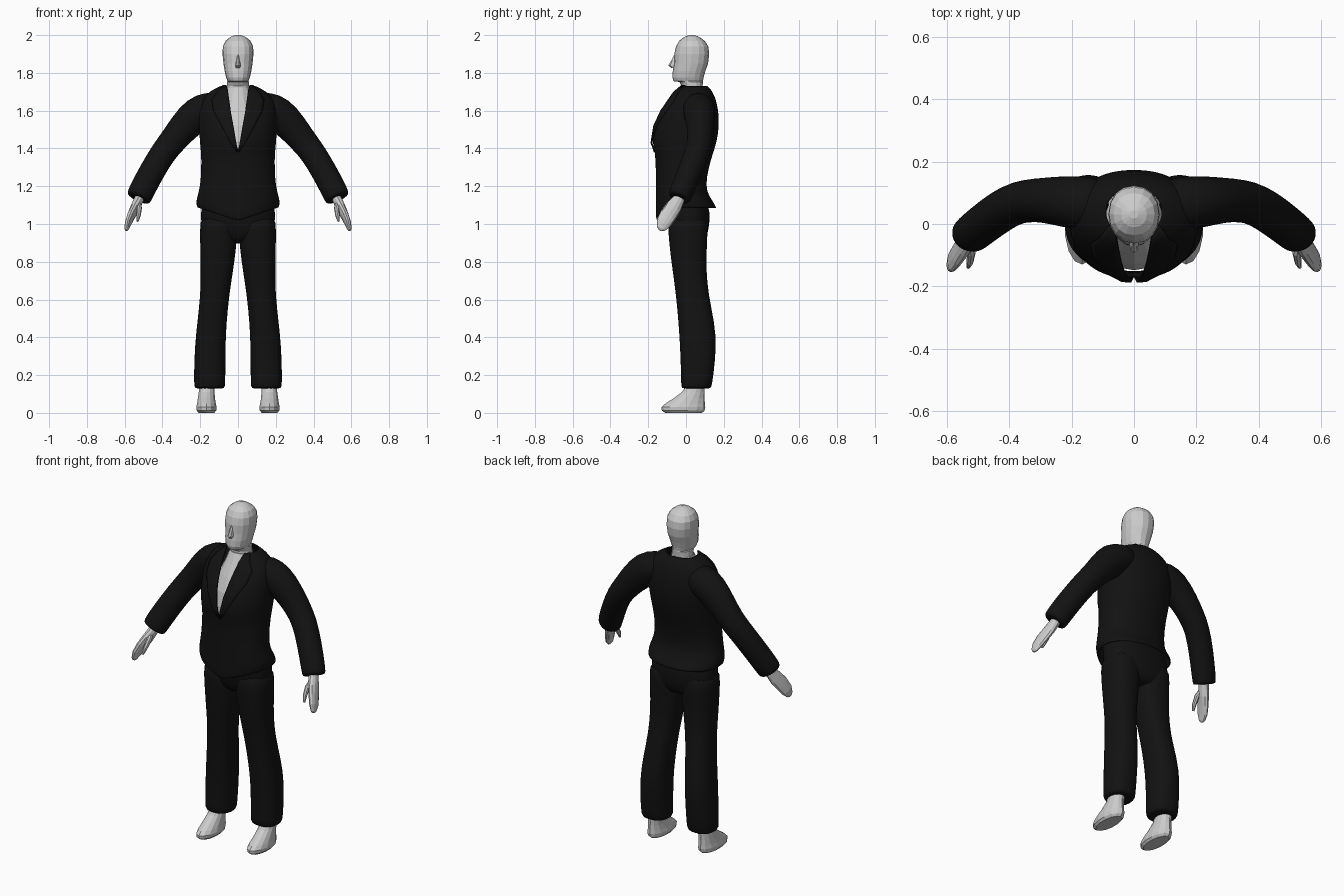
import bpy, bmesh, math
from mathutils import Vector

cloth = bpy.data.materials.new("black_cloth")
cloth.diffuse_color = (0.006, 0.006, 0.006, 1)


def spow(v, p):
    return math.copysign(abs(v) ** p, v)


def skin_rings(name, rings, closed=True, caps=True, mirror=False, black=False,
               subdiv=0, thick=0.0):
    """Bridge rings of points into one object."""
    bm = bmesh.new()
    rows = [[bm.verts.new(p) for p in r] for r in rings]
    n = len(rows[0])
    for a, b in zip(rows, rows[1:]):
        for j in range(n if closed else n - 1):
            k = (j + 1) % n
            bm.faces.new((a[j], a[k], b[k], b[j]))
    if caps:
        bm.faces.new(rows[0][::-1])
        bm.faces.new(rows[-1])
    bmesh.ops.remove_doubles(bm, verts=bm.verts, dist=1e-4)
    for f in bm.faces:
        f.smooth = black
    me = bpy.data.meshes.new(name)
    bm.to_mesh(me)
    bm.free()
    ob = bpy.data.objects.new(name, me)
    bpy.context.collection.objects.link(ob)
    if mirror:
        ob.modifiers.new("mirror", 'MIRROR').use_mirror_merge = False
    if thick:
        m = ob.modifiers.new("thickness", 'SOLIDIFY')
        m.thickness, m.offset = thick, -1
    if subdiv:
        m = ob.modifiers.new("smooth", 'SUBSURF')
        m.levels = m.render_levels = subdiv
    if black:
        me.materials.append(cloth)
    return ob


def flat_ring(z, cx, rx, yf, yb, n=16, p=1.0, start=0.0, end=None, dip=0.0):
    """Horizontal oval, counted from the front; may cover only part of the turn."""
    full = end is None and start == 0
    end = 2 * math.pi - start if end is None else end
    cy, ry = (yf + yb) / 2, (yb - yf) / 2
    pts = []
    for j in range(n if full else n + 1):
        t = start + (end - start) * j / n
        s, c = spow(math.sin(t), p), spow(math.cos(t), p)
        pts.append((cx + rx * s, cy - ry * c, z - (dip * (1 - abs(s)) if c > 0 else 0)))
    return pts


def stack(name, rows, n=16, p=1.0, **kw):
    return skin_rings(name, [flat_ring(*r, n=n, p=p) for r in rows], **kw)


def tube(name, rows, up, n=12, **kw):
    """Rings (x, y, z, ra, rb) square to the path; ra lies along up."""
    cs = [Vector(r[:3]) for r in rows]
    rings = []
    for i, r in enumerate(rows):
        t = (cs[min(i + 1, len(cs) - 1)] - cs[max(i - 1, 0)]).normalized()
        a = Vector(up)
        a = (a - t * a.dot(t)).normalized()
        b = t.cross(a)
        rings.append([cs[i] + a * r[3] * math.cos(2 * math.pi * j / n)
                      + b * r[4] * math.sin(2 * math.pi * j / n) for j in range(n)])
    return skin_rings(name, rings, **kw)


# head and neck
stack("head", [
    (1.66, 0, .062, -.03, .09), (1.73, 0, .058, -.022, .088), (1.752, 0, .058, -.035, .09),
    (1.756, 0, .055, -.066, .09), (1.775, 0, .063, -.072, .093), (1.81, 0, .071, -.070, .103),
    (1.85, 0, .077, -.064, .117), (1.90, 0, .082, -.062, .123), (1.94, 0, .080, -.053, .118),
    (1.97, 0, .066, -.036, .099), (1.99, 0, .041, -.010, .070), (2.0, 0, .014, .018, .044)],
    p=.92)
stack("nose", [(1.825, 0, .013, -.078, -.03), (1.84, 0, .015, -.094, -.03),
               (1.865, 0, .010, -.078, -.03), (1.895, 0, .006, -.063, -.03)], n=8)

# bare chest behind the lapels
stack("chest", [(1.34, 0, .15, -.145, .09), (1.44, 0, .15, -.148, .10),
                (1.52, 0, .13, -.130, .11), (1.60, 0, .105, -.095, .11),
                (1.66, 0, .08, -.062, .10), (1.72, 0, .062, -.03, .09)])

# jacket body: z, half width, front y, back y, half gap, hem dip, lapel width
P = .92
coat = [(1.085, .216, -.158, .163, 0, .07, 0), (1.115, .223, -.160, .145, 0, .06, 0),
        (1.15, .215, -.160, .122, 0, .03, 0), (1.20, .200, -.160, .103, 0, 0, 0),
        (1.30, .194, -.160, .120, 0, 0, 0), (1.38, .196, -.164, .145, 0, 0, .006),
        (1.43, .202, -.182, .162, .009, 0, .03), (1.52, .208, -.168, .177, .024, 0, .062),
        (1.60, .208, -.132, .172, .038, 0, .09), (1.66, .192, -.092, .158, .046, 0, .09),
        (1.70, .155, -.066, .142, .052, 0, .055), (1.735, .088, -.036, .112, .058, 0, .02)]


def front_angle(x, rx):
    return math.asin(min(1, x / rx) ** (1 / P))


skin_rings("jacket_body",
           [flat_ring(z, 0, rx, yf, yb, n=40, p=P, start=front_angle(g, rx),
                      end=2 * math.pi - front_angle(g, rx), dip=d)
            for z, rx, yf, yb, g, d, w in coat],
           closed=False, caps=False, black=True, subdiv=1, thick=.008)

# lapels and collar
skin_rings("lapel",
           [flat_ring(z, 0, rx + .005, yf - .006, yb, n=5, p=P, start=front_angle(g, rx) + 1e-4,
                      end=front_angle(g + w, rx))
            for z, rx, yf, yb, g, d, w in coat[5:]],
           closed=False, caps=False, mirror=True, black=True, thick=.008)

# sleeves
tube("sleeve", [(.08, .055, 1.62, .075, .08), (.15, .065, 1.615, .09, .09),
                (.215, .072, 1.585, .098, .085), (.29, .077, 1.51, .083, .073),
                (.345, .075, 1.44, .074, .070), (.395, .062, 1.38, .070, .068),
                (.455, .022, 1.28, .070, .067), (.505, -.018, 1.185, .070, .064),
                (.525, -.035, 1.142, .069, .062), (.528, -.038, 1.135, .062, .055)],
     up=(1, 0, 1), n=16, mirror=True, black=True, subdiv=1)

# hands
tube("hand", [(.50, -.008, 1.19, .026, .030), (.525, -.040, 1.13, .026, .032),
              (.545, -.068, 1.085, .025, .043), (.565, -.095, 1.045, .021, .045),
              (.582, -.118, 1.005, .017, .040), (.590, -.132, .975, .012, .024),
              (.592, -.136, .966, .006, .010)],
     up=(1, 0, 0), n=12, mirror=True)
tube("thumb", [(.530, -.060, 1.11, .014, .018), (.522, -.092, 1.085, .014, .016),
               (.526, -.122, 1.045, .011, .013), (.532, -.138, 1.015, .006, .007)],
     up=(1, 0, 0), n=8, mirror=True)

# trousers
stack("trouser_hips", [(.895, 0, .10, -.045, .085), (.93, 0, .175, -.078, .112),
                       (1.0, 0, .198, -.098, .125), (1.06, 0, .198, -.108, .128),
                       (1.13, 0, .19, -.115, .11), (1.18, 0, .17, -.11, .09)],
      n=24, p=.85, black=True, subdiv=1)
stack("trouser_leg", [
    (.128, .15, .074, -.018, .128), (.134, .15, .083, -.027, .136), (.20, .15, .084, -.027, .146),
    (.35, .148, .082, -.032, .163), (.48, .138, .078, -.041, .152), (.63, .122, .077, -.054, .119),
    (.76, .111, .087, -.073, .108), (.87, .105, .096, -.087, .111), (.96, .103, .099, -.095, .115),
    (1.06, .103, .099, -.10, .12)], n=20, p=.85, mirror=True, black=True, subdiv=1)

# feet
stack("foot", [(0, .167, .042, -.11, .085), (.012, .167, .053, -.128, .098),
               (.03, .167, .055, -.130, .102), (.05, .167, .051, -.108, .100),
               (.08, .167, .046, -.062, .098), (.11, .166, .043, -.022, .098),
               (.14, .165, .041, -.002, .100), (.20, .16, .040, .005, .10)],
      n=14, mirror=True)
